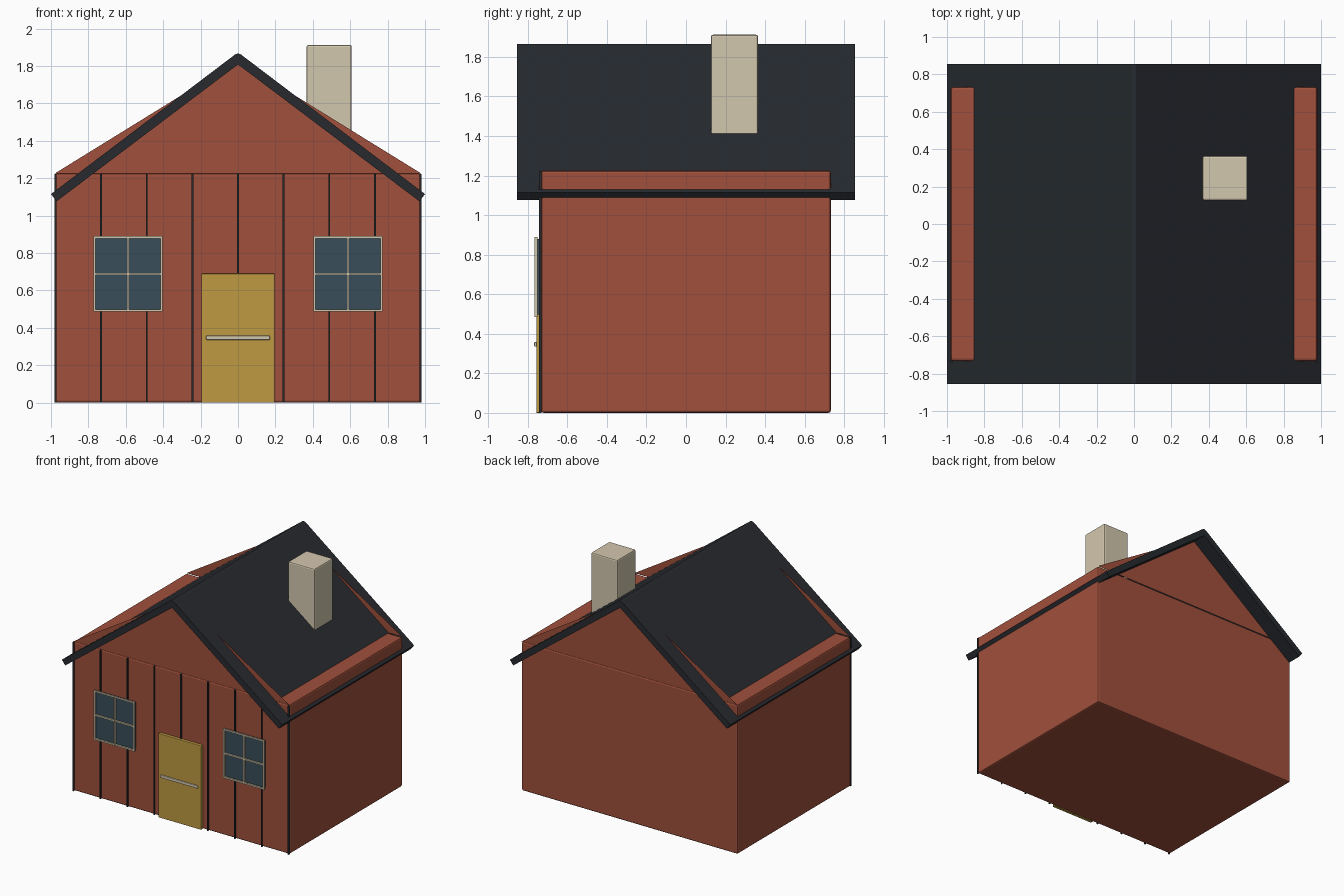
import bpy, bmesh

if "Cube" in bpy.data.objects:
    bpy.data.objects.remove(bpy.data.objects["Cube"])

def material(name, rgb):
    m = bpy.data.materials.new(name)
    m.diffuse_color = (*rgb, 1)
    m.use_nodes = True
    m.node_tree.nodes["Principled BSDF"].inputs["Base Color"].default_value = m.diffuse_color
    return m

RED = material("red_paint", (0.35, 0.08, 0.045))
DARK = material("dark_slate", (0.02, 0.023, 0.028))
GOLD = material("ochre", (0.52, 0.32, 0.055))
CREAM = material("cream", (0.65, 0.57, 0.42))
GLASS = material("glass", (0.04, 0.075, 0.1))

def make(name, bm, mat, bevel=0):
    me = bpy.data.meshes.new(name)
    bm.to_mesh(me)
    bm.free()
    ob = bpy.data.objects.new(name, me)
    bpy.context.collection.objects.link(ob)
    me.materials.append(mat)
    if bevel:
        b = ob.modifiers.new("bevel", "BEVEL")
        b.width, b.segments = bevel, 2
    return ob

def box(name, x, y, z, mat, bevel=0):
    """Box from (min, max) ranges."""
    bm = bmesh.new()
    bmesh.ops.create_cube(bm, size=1)
    for v in bm.verts:
        v.co = [r[0] if c < 0 else r[1] for c, r in zip(v.co, (x, y, z))]
    return make(name, bm, mat, bevel)

def sheet(name, profile, y, mat, depth=0, bevel=0):
    """XZ profile, flat or extruded along +y."""
    bm = bmesh.new()
    f = bm.faces.new([bm.verts.new((px, y, pz)) for px, pz in profile])
    if depth:
        r = bmesh.ops.extrude_face_region(bm, geom=[f])
        vs = [g for g in r["geom"] if isinstance(g, bmesh.types.BMVert)]
        bmesh.ops.translate(bm, verts=vs, vec=(0, depth, 0))
        bmesh.ops.recalc_face_normals(bm, faces=bm.faces)
    return make(name, bm, mat, bevel)

# House body and thin gable ends
box("walls", (-0.98, 0.98), (-0.732, 0.732), (0, 1.225), RED, 0.012)
tri = [(-0.98, 1.225), (0.98, 1.225), (0, 1.83)]
sheet("front_gable", tri, -0.732, RED)
sheet("back_gable", tri[::-1], 0.732, RED)

# Roof slopes and chimney
for side, s in (("left", -1), ("right", 1)):
    prof = [(0, 1.866), (0.012, 1.864), (1.0, 1.115), (0.97, 1.076), (0, 1.808)]
    sheet(side + "_roof", [(s * x, z) for x, z in prof], -0.855, DARK, 1.71)
box("chimney", (0.367, 0.608), (0.126, 0.364), (1.39, 1.912), CREAM, 0.01)

# Plank seams on the front wall
for i in range(9):
    x = -0.976 + i * 0.244
    box(f"plank_seam_{i}", (x - 0.005, x + 0.005), (-0.742, -0.73), (0, 1.222), DARK)

# Door and its bar handle
box("door", (-0.195, 0.195), (-0.757, -0.73), (0, 0.69), GOLD, 0.004)
box("door_handle", (-0.17, 0.17), (-0.768, -0.755), (0.335, 0.358), CREAM, 0.004)

# Windows: glass, frame and glazing bars
for side, c in (("left", -0.588), ("right", 0.588)):
    box(side + "_glass", (c - 0.176, c + 0.176), (-0.753, -0.73), (0.497, 0.88), GLASS, 0.004)
    for i, d in enumerate((-0.179, 0, 0.179)):
        box(f"{side}_window_upright_{i}", (c + d - 0.006, c + d + 0.006),
            (-0.767, -0.752), (0.486, 0.89), CREAM)
    for i, z in enumerate((0.492, 0.688, 0.884)):
        box(f"{side}_window_rail_{i}", (c - 0.185, c + 0.185),
            (-0.766, -0.752), (z - 0.006, z + 0.006), CREAM)
